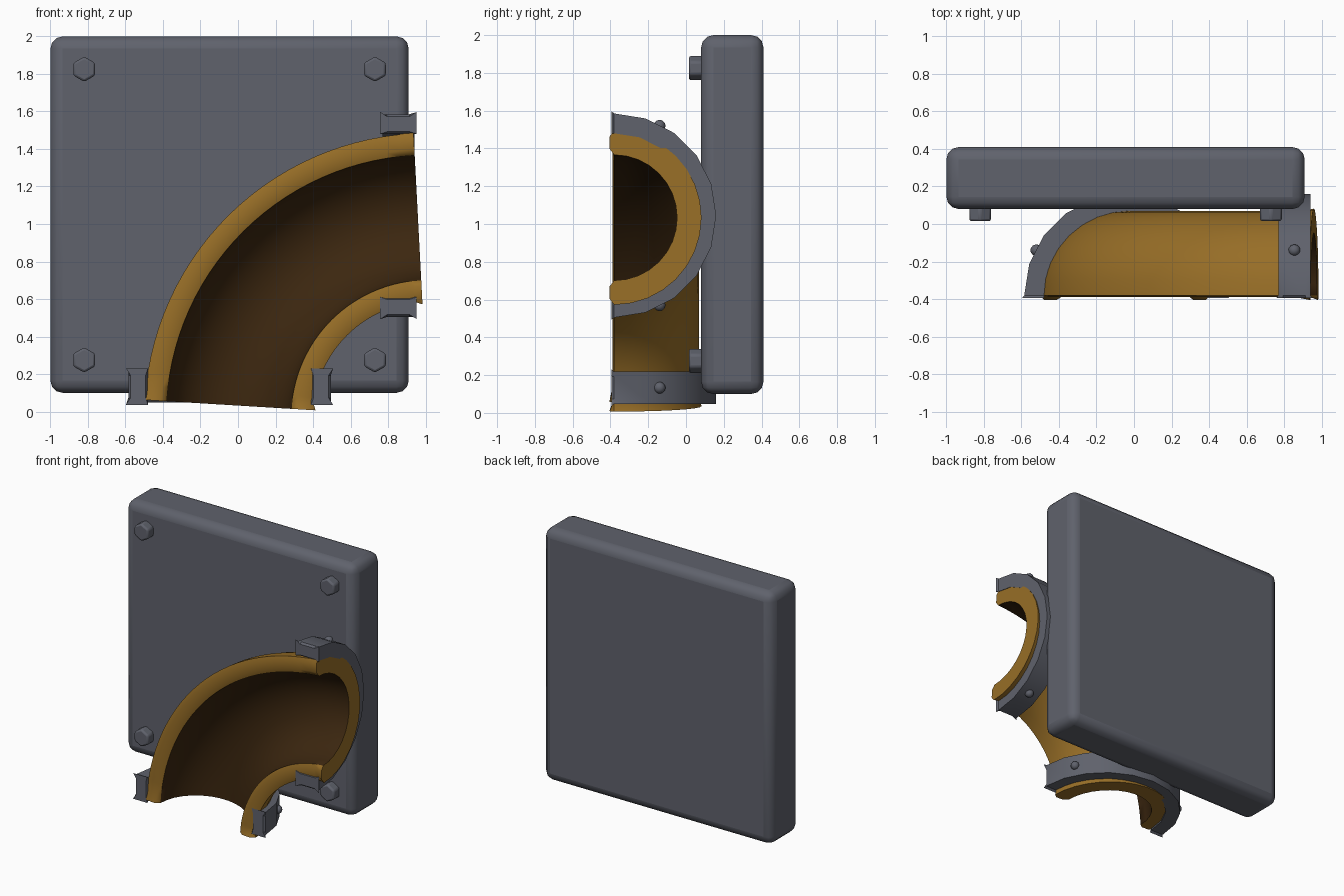
import bpy, bmesh, math
from mathutils import Vector, Matrix

if "Cube" in bpy.data.objects:
    bpy.data.objects.remove(bpy.data.objects["Cube"])


def material(name, rgb):
    m = bpy.data.materials.new(name)
    m.diffuse_color = (*rgb, 1)
    m.use_nodes = True
    m.node_tree.nodes["Principled BSDF"].inputs["Base Color"].default_value = m.diffuse_color
    return m


STEEL = material("dark steel", (0.115, 0.122, 0.15))
BRASS = material("amber brass", (0.31, 0.155, 0.02))
INSIDE = material("dark pipe inside", (0.045, 0.02, 0.005))


def finish(name, bm, mats, bevel=0, segs=1, angle=40):
    bmesh.ops.recalc_face_normals(bm, faces=bm.faces)
    me = bpy.data.meshes.new(name)
    bm.to_mesh(me)
    bm.free()
    ob = bpy.data.objects.new(name, me)
    bpy.context.collection.objects.link(ob)
    for m in mats:
        me.materials.append(m)
    bpy.ops.object.select_all(action='DESELECT')
    bpy.context.view_layer.objects.active = ob
    ob.select_set(True)
    bpy.ops.object.shade_smooth_by_angle(angle=math.radians(angle))
    if bevel:
        b = ob.modifiers.new("bevel", 'BEVEL')
        b.width, b.segments, b.limit_method = bevel, segs, 'ANGLE'
    return ob


def loft(rings, dark=lambda j: False):
    """Skin closed rings; each ring is symmetric so caps are quads i <-> n-1-i."""
    bm = bmesh.new()
    vs = [[bm.verts.new(p) for p in r] for r in rings]
    n = len(vs[0])
    for a, b in zip(vs, vs[1:]):
        for j in range(n):
            k = (j + 1) % n
            f = bm.faces.new((a[j], a[k], b[k], b[j]))
            f.material_index = int(dark(j))
    for r in (vs[0], vs[-1]):
        for i in range(n // 2 - 1):
            bm.faces.new((r[i], r[i + 1], r[n - 2 - i], r[n - 1 - i]))
    return bm


# back plate
bm = bmesh.new()
bmesh.ops.create_cube(bm, size=1, matrix=Matrix.Translation((-0.045, 0.245, 1.05))
                      @ Matrix.Diagonal((1.91, 0.33, 1.9, 1)))
finish("back_plate", bm, [STEEL], 0.065, 3, 50)

# hex bolts at the plate corners
for x in (-0.82, 0.73):
    for z in (0.275, 1.825):
        bm = bmesh.new()
        bmesh.ops.create_cone(bm, cap_ends=True, segments=6, radius1=0.067, radius2=0.067, depth=0.09,
                              matrix=Matrix.Translation((x, 0.06, z)) @ Matrix.Rotation(math.pi / 2, 4, 'X'))
        finish("plate_bolt", bm, [STEEL], 0.012, 2, 30)

# half pipe elbow: half-ring section swept round the bend centre
CX, CZ, RB, Y0 = 1.015, -0.03, 1.065, -0.38
N, STEPS = 16, 28


def section(ro, ri, lip):
    outer = [(ro * math.cos(math.pi * i / N), ro * math.sin(math.pi * i / N)) for i in range(N + 1)]
    inner = [(ri * math.cos(math.pi * i / N), ri * math.sin(math.pi * i / N)) for i in range(N, -1, -1)]
    t = ro - ri
    # rounded cut edges bulging slightly forward
    left = [(-ro + t * 0.25, -lip), (-ri - t * 0.25, -lip)]
    right = [(-x, y) for x, y in reversed(left)]
    # order: right lip, outer arc, left lip, inner arc (symmetric pairing)
    return [right[1]] + outer + left + inner + [right[0]]


rings = []
a0, a1 = math.radians(93), math.radians(176.5)
for s in range(STEPS + 1):
    a = a0 + (a1 - a0) * s / STEPS
    end = s in (0, STEPS)
    ring = section(0.462 if end else 0.45, 0.333, 0.025 if end else 0.01)
    rings.append([(CX + (RB + u) * math.cos(a), Y0 + v, CZ + (RB + u) * math.sin(a)) for u, v in ring])
first_inner = N + 4
finish("pipe_elbow", loft(rings, lambda j: first_inner <= j < first_inner + N),
       [BRASS, INSIDE], 0, 1, 60)


# half collars around both pipe ends; u across, v back, w along the pipe
def collar(name, place):
    rings = []
    K = 10
    for i in range(-1, K + 2):
        if i in (-1, K + 1):      # flared cut ends
            t = 0 if i < 0 else math.pi
            v, g = -0.015, 0.012
        else:
            t, v, g = math.pi * i / K, 0, 0
        ro, ri, mid = 0.54, 0.435, 0.487
        prof = [(ro + g, 0.085 + g), (ro - g, 0.06), (ro - g, -0.06), (ro + g, -0.085 - g),
                (ri, -0.085 - g), (ri + g, -0.06), (ri + g, 0.06), (ri, 0.085 + g)]
        rings.append([place(r * math.cos(t), r * math.sin(t) + v, w) for r, w in prof])
    finish(name + "_collar", loft(rings), [STEEL], 0, 1, 35)
    # rivets
    for s in (-1, 1):
        bm = bmesh.new()
        bmesh.ops.create_icosphere(bm, subdivisions=2, radius=0.032,
                                   matrix=Matrix.Translation(place(s * 0.475, 0.24, 0)))
        finish(name + "_collar_rivet", bm, [STEEL])


collar("right", lambda u, v, w: Vector((0.855 + w, Y0 + v, 1.045 + u)))
collar("bottom", lambda u, v, w: Vector((-0.045 + u, Y0 + v, 0.133 + w)))
